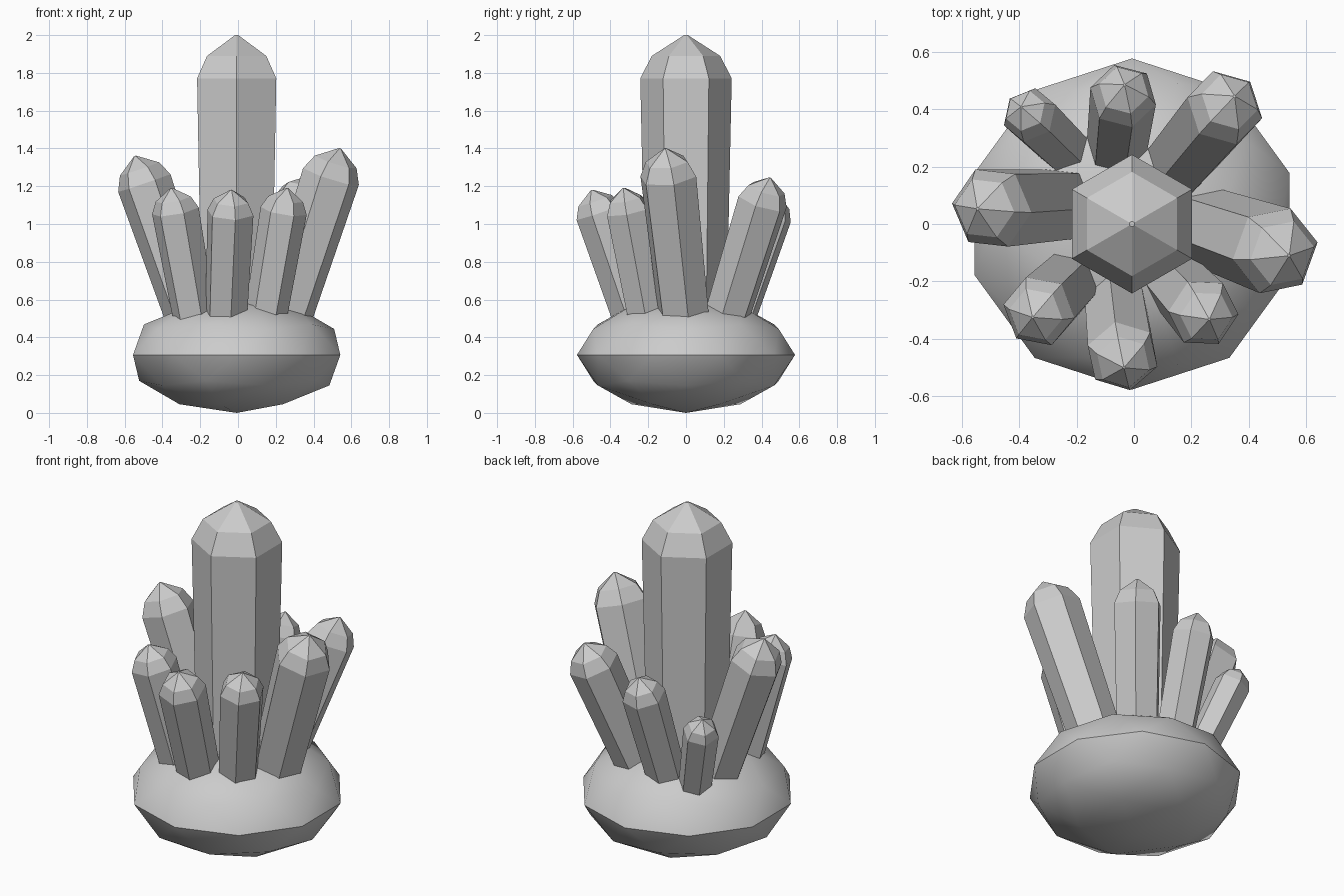
import bpy, bmesh, math
from mathutils import Vector, Matrix

if "Cube" in bpy.data.objects:
    bpy.data.objects.remove(bpy.data.objects["Cube"])

CX = -0.007

# Rock base: squashed low-poly ball, smooth with a sharp rim
bpy.ops.mesh.primitive_ico_sphere_add(subdivisions=2, radius=1)
rock = bpy.context.object
rock.name = "rock_base"
rock.data.transform(Matrix.Translation((CX, 0, 0.307)) @ Matrix.Diagonal((0.577, 0.577, 0.307, 1)))
bpy.ops.object.shade_smooth_by_angle(angle=math.radians(30))


def crystal(name, foot, tip, r, turn):
    """Six-sided crystal from foot to tip with a two-step point."""
    foot, tip = Vector(foot), Vector(tip)
    axis = tip - foot
    foot = foot - axis * ((foot.z - 0.3) / axis.z)   # sink root into the rock
    axis = tip - foot
    length = axis.length
    rings = [(0, 0.87), (0.865, 1.0), (0.935, 0.75), (1.0, 0.04)]
    bm = bmesh.new()
    loops = []
    for t, s in rings:
        loops.append([bm.verts.new((r * s * math.cos(math.radians(turn + 60 * k)),
                                    r * s * math.sin(math.radians(turn + 60 * k)),
                                    t * length)) for k in range(6)])
    for a, b in zip(loops, loops[1:]):
        for k in range(6):
            n = (k + 1) % 6
            bm.faces.new((a[k], a[n], b[n], b[k]))
    bm.faces.new(loops[0][::-1])
    bm.faces.new(loops[-1])
    rot = Vector((0, 0, 1)).rotation_difference(axis).to_matrix().to_4x4()
    bm.transform(Matrix.Translation(foot) @ rot)
    me = bpy.data.meshes.new(name)
    bm.to_mesh(me)
    bm.free()
    bpy.context.collection.objects.link(bpy.data.objects.new(name, me))


# Tall centre crystal
crystal("main_crystal", (CX, 0, 0.3), (CX, 0, 2.0), 0.242, 30)

# Ring of leaning crystals: foot at the rock surface, tip, radius, twist
crystal("crystal_right", (0.25, -0.01, 0.5), (0.54, -0.11, 1.40), 0.157, 10)
crystal("crystal_back_right", (0.165, 0.225, 0.54), (0.35, 0.445, 1.245), 0.137, -14)
crystal("crystal_back", (-0.06, 0.27, 0.52), (-0.033, 0.485, 1.16), 0.118, 45)
crystal("crystal_back_left", (-0.235, 0.255, 0.48), (-0.393, 0.408, 0.98), 0.098, 20)
crystal("crystal_left", (-0.25, 0.07, 0.5), (-0.545, 0.053, 1.36), 0.147, -6)
crystal("crystal_front_left", (-0.235, -0.21, 0.53), (-0.353, -0.325, 1.19), 0.127, 50)
crystal("crystal_front", (-0.062, -0.28, 0.52), (-0.035, -0.5, 1.18), 0.128, -18)
crystal("crystal_front_right", (0.15, -0.21, 0.53), (0.262, -0.332, 1.19), 0.124, -3)
